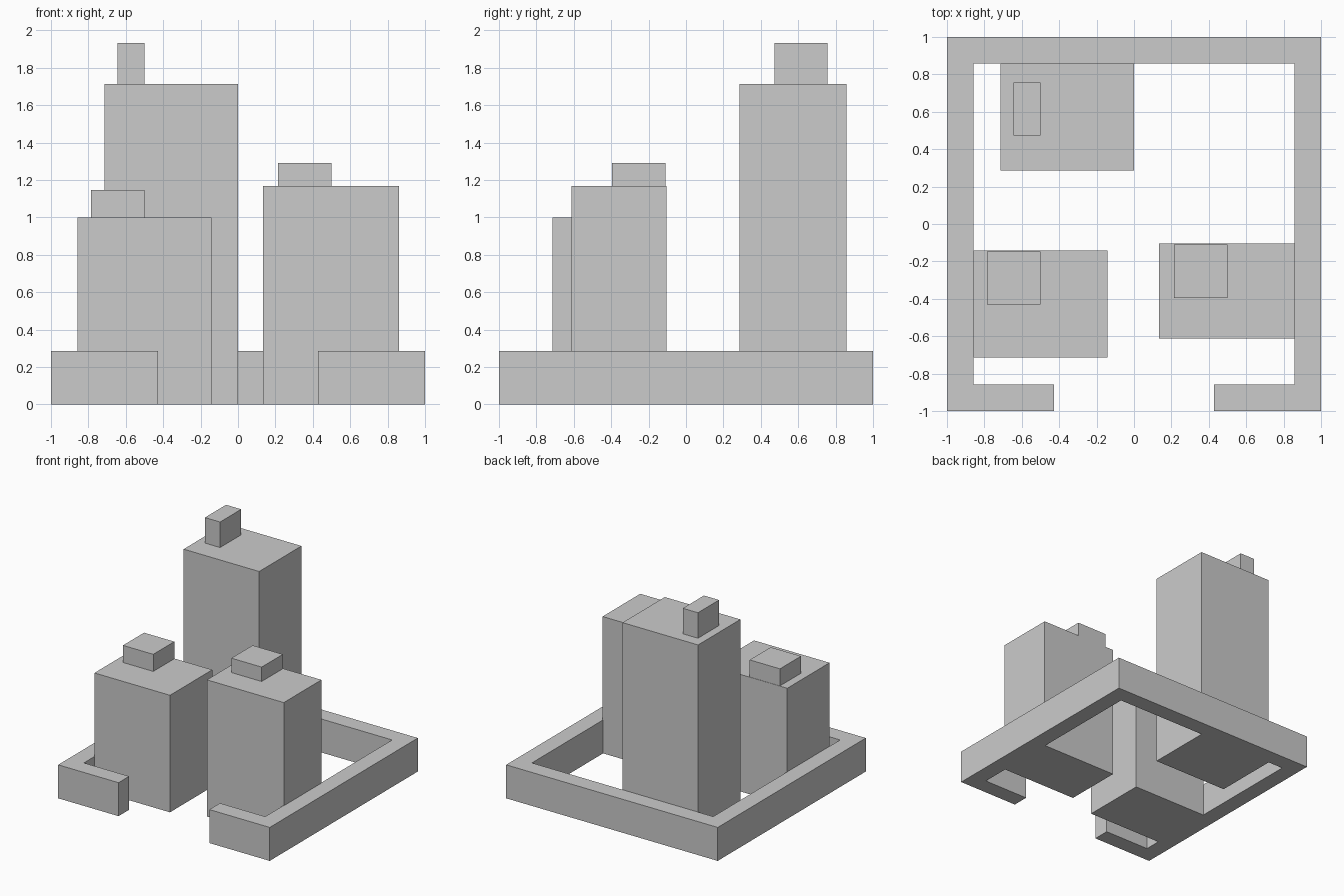
import bpy
import bmesh

if "Cube" in bpy.data.objects:
    bpy.data.objects.remove(bpy.data.objects["Cube"])


def prism(name, outline, z0, z1):
    """Extrude a flat outline upward from z0 to z1."""
    bm = bmesh.new()
    base = bm.faces.new([bm.verts.new((x, y, z0)) for x, y in outline])
    ext = bmesh.ops.extrude_face_region(bm, geom=[base], use_keep_orig=True)
    top = [g for g in ext["geom"] if isinstance(g, bmesh.types.BMVert)]
    bmesh.ops.translate(bm, verts=top, vec=(0, 0, z1 - z0))
    bmesh.ops.recalc_face_normals(bm, faces=bm.faces)
    mesh = bpy.data.meshes.new(name)
    bm.to_mesh(mesh)
    bm.free()
    obj = bpy.data.objects.new(name, mesh)
    bpy.context.collection.objects.link(obj)
    return obj


def box(name, x, y, z):
    return prism(name, [(x[0], y[0]), (x[1], y[0]), (x[1], y[1]), (x[0], y[1])], *z)


# Perimeter wall: one strip around three sides with a return at front left
WALL_H = 0.286
IN = 0.857
GATE = 0.429
prism("perimeter_wall", [
    (-GATE, -1), (-1, -1), (-1, 1), (1, 1), (1, -1), (IN, -1),
    (IN, IN), (-IN, IN), (-IN, -IN), (-GATE, -IN)], 0, WALL_H)

# Separate front wall piece on the other side of the gate opening
box("front_wall_right", (GATE, IN), (-1, -IN), (0, WALL_H))

# Towers, each with a small rooftop block: x, y, height, roof x, roof y, roof top
towers = {
    "back_tower": ((-0.714, 0), (0.286, 0.857), 1.714,
                   (-0.643, -0.5), (0.472, 0.757), 1.932),
    "left_tower": ((-0.857, -0.143), (-0.714, -0.143), 1.0,
                   (-0.786, -0.5), (-0.43, -0.146), 1.146),
    "right_tower": ((0.135, 0.862), (-0.613, -0.105), 1.168,
                    (0.214, 0.5), (-0.395, -0.109), 1.291),
}
for name, (x, y, h, rx, ry, rh) in towers.items():
    box(name, x, y, (0, h))
    box(name + "_rooftop", rx, ry, (h, rh))
